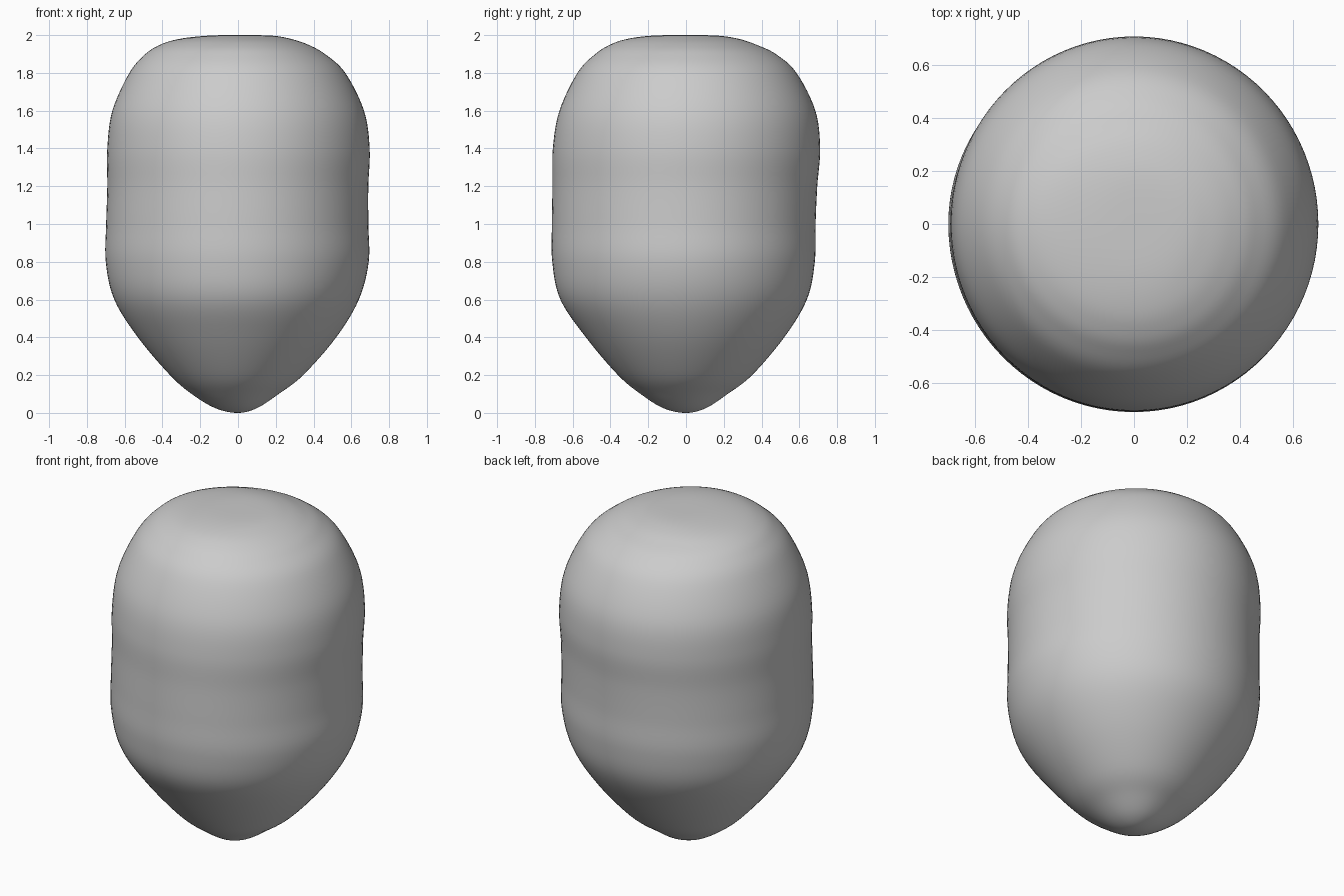
import bpy, bmesh, math

if "Cube" in bpy.data.objects:
    bpy.data.objects.remove(bpy.data.objects["Cube"])

# Profile rows: height, then reach to left (-x), right (+x), front (-y), back (+y)
ROWS = [
    (0.0, 0.0, 0.0, 0.0, 0.0),
    (0.025, 0.12, 0.10, 0.12, 0.105),
    (0.10, 0.245, 0.215, 0.24, 0.22),
    (0.20, 0.36, 0.345, 0.36, 0.35),
    (0.40, 0.53, 0.52, 0.53, 0.52),
    (0.60, 0.655, 0.64, 0.665, 0.64),
    (0.80, 0.70, 0.692, 0.708, 0.682),
    (1.00, 0.698, 0.69, 0.71, 0.686),
    (1.20, 0.692, 0.69, 0.707, 0.695),
    (1.40, 0.692, 0.697, 0.705, 0.71),
    (1.60, 0.665, 0.667, 0.67, 0.685),
    (1.80, 0.575, 0.568, 0.575, 0.585),
    (1.90, 0.49, 0.46, 0.48, 0.475),
    (1.95, 0.41, 0.37, 0.40, 0.37),
    (1.98, 0.31, 0.28, 0.31, 0.28),
    (1.997, 0.16, 0.18, 0.18, 0.17),
    (2.0, 0.0, 0.0, 0.0, 0.0),
]
STEPS, SIDES = 6, 96


def mirrored(row):
    return (row[0],) + tuple(-v for v in row[1:])


def catmull(a, b, c, d, t):
    return [0.5 * (2*q + (r - p)*t + (2*p - 5*q + 4*r - s)*t*t
                   + (3*q - p - 3*r + s)*t**3) for p, q, r, s in zip(a, b, c, d)]


# Smooth the profile, continuing it across both poles
pts = [mirrored(ROWS[1])] + ROWS + [mirrored(ROWS[-2])]
smooth = [catmull(*pts[i:i + 4], k / STEPS)
          for i in range(len(ROWS) - 1) for k in range(STEPS)][1:]

# Rounded, slightly lopsided body lofted from rings
bm = bmesh.new()
rings = []
for z, left, right, front, back in smooth:
    ring = []
    for j in range(SIDES):
        c, s = math.cos(math.tau*j/SIDES), math.sin(math.tau*j/SIDES)
        ring.append(bm.verts.new((c * (right if c > 0 else left),
                                  s * (back if s > 0 else front), z)))
    rings.append(ring)
bottom, top = bm.verts.new((0, 0, 0)), bm.verts.new((0, 0, 2))
for j in range(SIDES):
    k = (j + 1) % SIDES
    for lo, hi in zip(rings, rings[1:]):
        bm.faces.new((lo[j], lo[k], hi[k], hi[j]))
    bm.faces.new((bottom, rings[0][k], rings[0][j]))
    bm.faces.new((top, rings[-1][j], rings[-1][k]))
for f in bm.faces:
    f.smooth = True
mesh = bpy.data.meshes.new("rounded_body")
bm.to_mesh(mesh)
bm.free()
bpy.context.collection.objects.link(bpy.data.objects.new("rounded_body", mesh))
